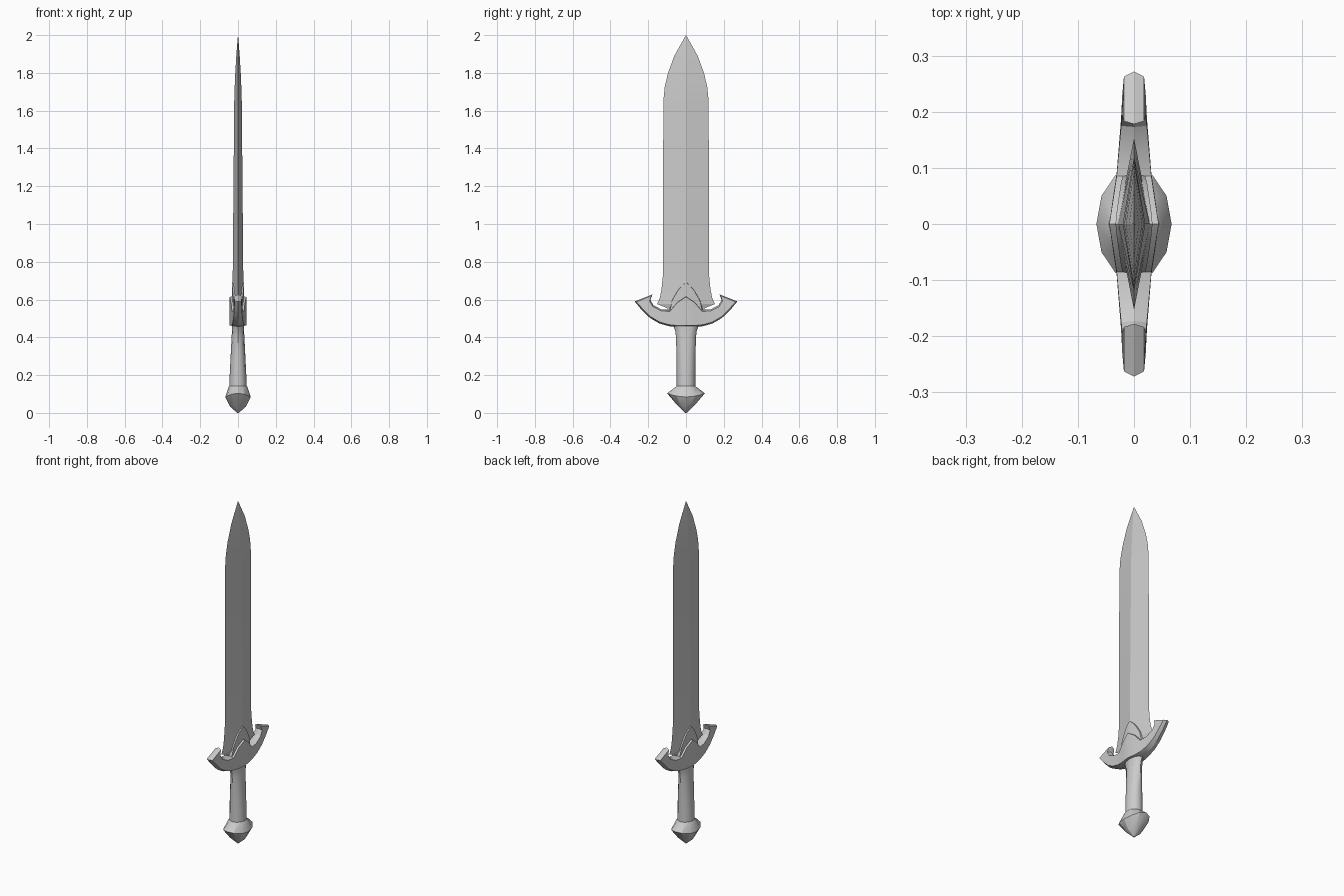
import bpy, bmesh, math

if "Cube" in bpy.data.objects:
    bpy.data.objects.remove(bpy.data.objects["Cube"])


def loft(name, rings, caps, angle=30):
    """Skin a list of equal-length closed rings; caps are index tuples for both end rings."""
    bm = bmesh.new()
    vs = [[bm.verts.new(p) for p in ring] for ring in rings]
    n = len(rings[0])
    for a, b in zip(vs, vs[1:]):
        for i in range(n):
            j = (i + 1) % n
            bm.faces.new((a[i], a[j], b[j], b[i]))
    for ring in (vs[0], vs[-1]):
        for cap in caps:
            bm.faces.new([ring[i] for i in cap])
    bmesh.ops.remove_doubles(bm, verts=bm.verts, dist=0.0005)
    bmesh.ops.recalc_face_normals(bm, faces=bm.faces)
    me = bpy.data.meshes.new(name)
    bm.to_mesh(me)
    bm.free()
    ob = bpy.data.objects.new(name, me)
    bpy.context.collection.objects.link(ob)
    bpy.ops.object.select_all(action='DESELECT')
    ob.select_set(True)
    bpy.context.view_layer.objects.active = ob
    bpy.ops.object.shade_smooth_by_angle(angle=math.radians(angle))
    return ob


def ridged_bar(name, stations, inset):
    """Mirrored bar along y. Station: bottom (y, z), top (y, z), half thickness."""
    def ring(s, side):
        (yb, zb), (yt, zt), h = s
        d = math.hypot(yt - yb, zt - zb)
        uy, uz = (yt - yb) / d * inset, (zt - zb) / d * inset
        if s is stations[-1]:              # drop the sides so the end face is ridged
            dy, dz = -uz * 0.7, -abs(uy) * 0.7
        else:
            dy = dz = 0
        b = (side * (yb + uy + dy), zb + uz + dz)
        t = (side * (yt - uy + dy), zt - uz + dz)
        return [(0, side * yb, zb), (h, *b), (h, *t),
                (0, side * yt, zt), (-h, *t), (-h, *b)]
    rings = [ring(s, -1) for s in stations[:0:-1]] + [ring(s, 1) for s in stations]
    return loft(name, rings, [(0, 1, 2, 3), (3, 4, 5, 0)])


def oval(rx, ry, z, lift=0.0, n=12):
    """Oval ring; lift raises the +-y ends."""
    ring = []
    for i in range(n):
        a = 2 * math.pi * i / n
        ring.append((rx * math.cos(a), ry * math.sin(a), z + lift * math.sin(a) ** 2))
    return ring


# Blade: diamond section (half width, half thickness, z)
blade = [(0.09, 0.030, 0.52), (0.10, 0.030, 0.555), (0.153, 0.030, 0.576),
         (0.138, 0.030, 0.61), (0.129, 0.029, 0.66), (0.122, 0.028, 0.73),
         (0.12, 0.020, 1.65), (0.112, 0.0175, 1.73), (0.095, 0.0145, 1.80),
         (0.062, 0.009, 1.89), (0.0, 0.0, 2.0)]
loft("blade", [[(t, 0, z), (0, w, z), (-t, 0, z), (0, -w, z)] for w, t, z in blade[:-1]]
     + [[(0.0004 * c, 0.0004 * s, 2.0) for c, s in ((1, 0), (0, 1), (-1, 0), (0, -1))]],
     [(0, 1, 2, 3)], 12)

# Crossguard with upturned horns
ridged_bar("crossguard", [
    ((0.0, 0.455), (0.0, 0.622), 0.044),
    ((0.05, 0.455), (0.045, 0.592), 0.037),
    ((0.09, 0.459), (0.085, 0.545), 0.031),
    ((0.14, 0.473), (0.130, 0.548), 0.027),
    ((0.19, 0.502), (0.173, 0.570), 0.023),
    ((0.235, 0.545), (0.188, 0.598), 0.021),
    ((0.272, 0.590), (0.178, 0.627), 0.018)], 0.008)

# Pointed crest holding the blade base
ridged_bar("guard_crest", [
    ((0.0, 0.50), (0.0, 0.697), 0.033),
    ((0.02, 0.50), (0.02, 0.680), 0.031),
    ((0.042, 0.50), (0.042, 0.655), 0.028),
    ((0.074, 0.50), (0.074, 0.600), 0.023),
    ((0.09, 0.50), (0.09, 0.543), 0.020)], 0.006)

# Grip: flares toward the guard, thickens toward the pommel
full = [tuple(range(12))]
loft("grip", [oval(*r) for r in (
    (0.046, 0.049, 0.12), (0.044, 0.049, 0.20), (0.039, 0.050, 0.30),
    (0.034, 0.053, 0.40), (0.032, 0.057, 0.435), (0.031, 0.068, 0.462))], full, 40)

# Pommel: faceted, with a wavy rim
loft("pommel", [oval(*r) for r in (
    (0.004, 0.004, 0.0), (0.042, 0.050, 0.033, 0.012), (0.067, 0.100, 0.084, 0.020),
    (0.050, 0.054, 0.138), (0.045, 0.050, 0.143))], full, 25)
